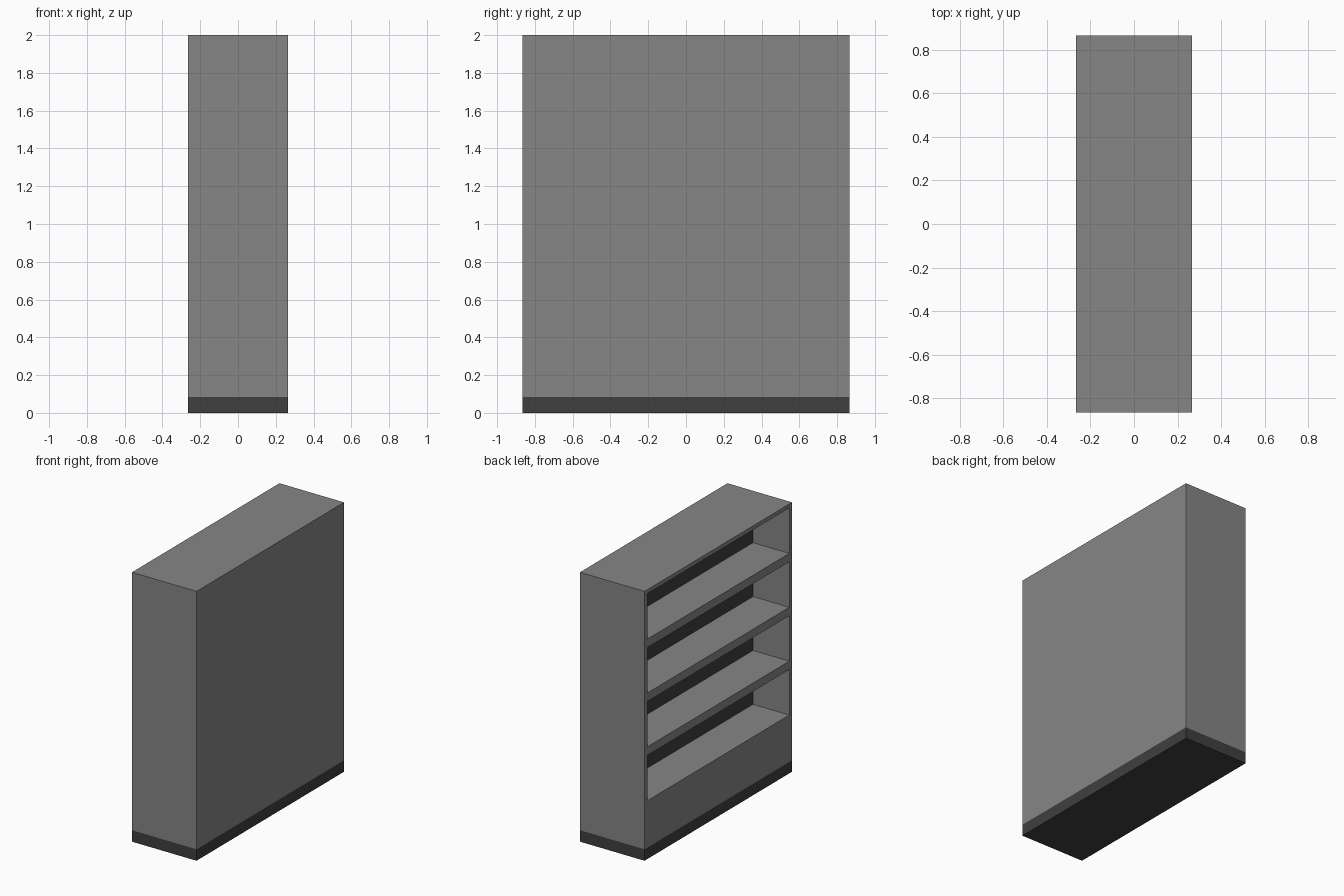
import bpy, bmesh
from mathutils import Vector

if "Cube" in bpy.data.objects:
    bpy.data.objects.remove(bpy.data.objects["Cube"])

X, Y, TOP, BASE = 0.265, 0.865, 2.0, 0.085   # half depth, half width, heights
RIM, DEPTH = 0.032, 0.298                    # frame thickness, shelf depth
PITCH, OPENING, COUNT = 0.4, 0.337, 4        # shelf spacing, bay height, bays


def material(name, value):
    mat = bpy.data.materials.new(name)
    mat.diffuse_color = (value, value, value, 1)
    mat.use_nodes = True
    mat.node_tree.nodes["Principled BSDF"].inputs["Base Color"].default_value = mat.diffuse_color
    return mat


def add_object(name, bm, mats):
    bmesh.ops.recalc_face_normals(bm, faces=bm.faces)
    mesh = bpy.data.meshes.new(name)
    bm.to_mesh(mesh)
    bm.free()
    for mat in mats:
        mesh.materials.append(mat)
    obj = bpy.data.objects.new(name, mesh)
    bpy.context.collection.objects.link(obj)
    return obj


grey = material("grey_paint", 0.24)
dark = material("dark_paint", 0.05)

# Plinth
bm = bmesh.new()
bmesh.ops.create_cube(bm, size=1)
bmesh.ops.scale(bm, verts=bm.verts, vec=(2 * X, 2 * Y, BASE))
bmesh.ops.translate(bm, verts=bm.verts, vec=(0, 0, BASE / 2))
add_object("plinth", bm, [dark])

# Cabinet: open face on the -x side, laid out as a grid of rails and bays
bm = bmesh.new()
ys = [-Y, -Y + RIM, Y - RIM, Y]
zs = [TOP]
for i in range(COUNT):
    top = TOP - 0.03 - i * PITCH
    zs += [top, top - OPENING]
zs.append(BASE)
grid = [[bm.verts.new((-X, y, z)) for y in ys] for z in zs]
bays = []
for r in range(len(zs) - 1):
    for c in range(3):
        face = bm.faces.new((grid[r][c], grid[r][c + 1],
                             grid[r + 1][c + 1], grid[r + 1][c]))
        if c == 1 and r % 2 == 1:
            bays.append(face)

# Cabinet outer walls and back
outer = [e for e in bm.edges if e.is_boundary]
walls = bmesh.ops.extrude_edge_only(bm, edges=outer)["geom"]
bmesh.ops.translate(bm, verts=[g for g in walls if isinstance(g, bmesh.types.BMVert)],
                    vec=Vector((2 * X, 0, 0)))
bmesh.ops.contextual_create(bm, geom=[e for e in bm.edges if e.is_boundary])

# Shelf bays, each pushed in with a dark rear panel
for panel in bmesh.ops.extrude_discrete_faces(bm, faces=bays)["faces"]:
    panel.material_index = 1
    bmesh.ops.translate(bm, verts=panel.verts[:], vec=Vector((DEPTH, 0, 0)))

# Merge the flat rail strips into clean faces
bmesh.ops.dissolve_limit(bm, angle_limit=0.01, verts=bm.verts, edges=bm.edges,
                         delimit={'MATERIAL'})
add_object("shelf_cabinet", bm, [grey, dark])
